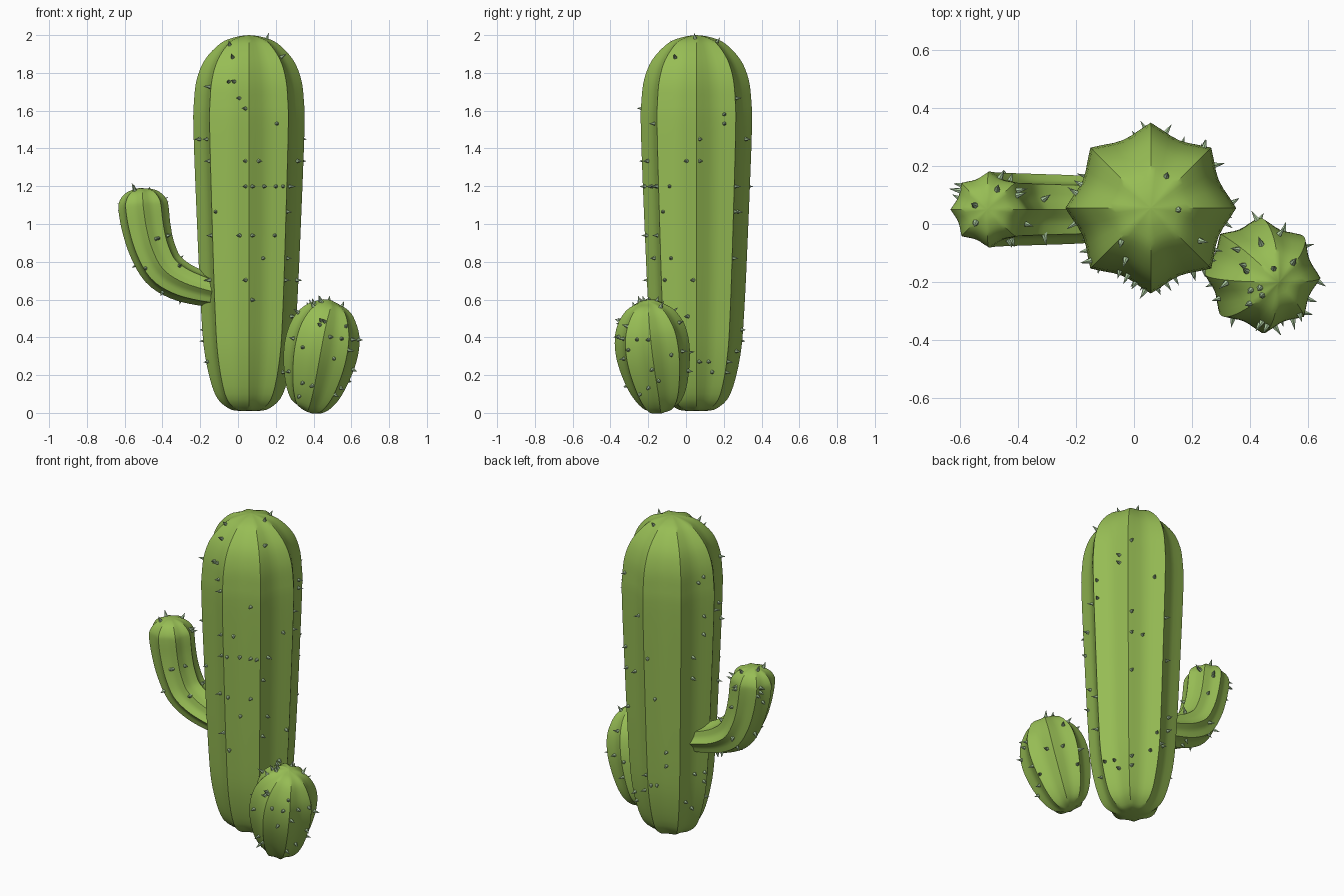
import bpy, bmesh, math, random
from mathutils import Vector

if "Cube" in bpy.data.objects:
    bpy.data.objects.remove(bpy.data.objects["Cube"])

random.seed(7)
RIBS, PER_RIB, DEPTH = 8, 6, 0.14


def material(name, color):
    m = bpy.data.materials.new(name)
    m.diffuse_color = color
    m.use_nodes = True
    m.node_tree.nodes["Principled BSDF"].inputs["Base Color"].default_value = m.diffuse_color
    return m


GREEN = material("cactus_green", (0.31, 0.51, 0.09, 1))
PALE = material("spine_pale_green", (0.42, 0.60, 0.35, 1))


def finish(bm, name, mat):
    me = bpy.data.meshes.new(name)
    bm.to_mesh(me)
    ob = bpy.data.objects.new(name, me)
    bpy.context.collection.objects.link(ob)
    me.materials.append(mat)
    return ob


def smooth_keys(keys, steps=4):
    """Catmull-Rom through rows of numbers."""
    k = [keys[0]] + keys + [keys[-1]]
    out = []
    for a, b, c, d in zip(k, k[1:], k[2:], k[3:]):
        for i in range(steps):
            t = i / steps
            out.append([0.5 * (2 * q + (r - p) * t + (2 * p - 5 * q + 4 * r - s) * t * t
                               + (3 * q - p - 3 * r + s) * t ** 3)
                        for p, q, r, s in zip(a, b, c, d)])
    return out + [list(keys[-1])]


def ribbed(name, keys, spines, keep):
    """Sweep a sharp-ribbed section along keys (x, y, z, radius in y, radius across)."""
    rows = smooth_keys(keys)
    pts = [Vector(r[:3]) for r in rows]
    n = RIBS * PER_RIB
    bm = bmesh.new()
    rings = []
    for i, r in enumerate(rows):
        t = (pts[min(i + 1, len(pts) - 1)] - pts[max(i - 1, 0)]).normalized()
        u = (Vector((0, 1, 0)) - t * t.y).normalized()
        v = u.cross(t)
        ring = []
        for j in range(n):
            a = 2 * math.pi * j / n
            f = 1 - DEPTH * abs(math.sin(a * RIBS / 2))
            ring.append(bm.verts.new(pts[i] + v * (r[4] * f * math.cos(a)) + u * (r[3] * f * math.sin(a))))
        rings.append(ring)
    for a, b in zip(rings, rings[1:]):
        for j in range(n):
            k = (j + 1) % n
            bm.faces.new((a[j], a[k], b[k], b[j]))
    bm.faces.new(rings[0][::-1])
    bm.faces.new(rings[-1])
    bmesh.ops.recalc_face_normals(bm, faces=bm.faces)
    bm.normal_update()
    # spines scattered in proportion to surface area
    faces = [f for f in bm.faces if len(f.verts) == 4 and keep(f.calc_center_median())]
    chosen = random.choices(faces, weights=[f.calc_area() for f in faces], k=spines)
    add_spines(name + "_spines", [(f.calc_center_median(), f.normal.copy()) for f in chosen])
    ob = finish(bm, name, GREEN)
    bm.free()
    bpy.ops.object.select_all(action='DESELECT')
    bpy.context.view_layer.objects.active = ob
    ob.select_set(True)
    bpy.ops.object.shade_smooth_by_angle(angle=math.radians(35))


def add_spines(name, spots):
    bm = bmesh.new()
    for p, nrm in spots:
        length = random.uniform(0.035, 0.048)
        m = nrm.to_track_quat('Z', 'Y').to_matrix().to_4x4()
        m.translation = p + nrm * (length / 2 - 0.008)
        bmesh.ops.create_cone(bm, cap_ends=True, segments=6, radius1=0.013, radius2=0.0005,
                              depth=length, matrix=m)
    finish(bm, name, PALE)
    bm.free()


# main trunk
profile = [(0.01, .05), (0.025, .11), (0.10, .18), (0.30, .232), (0.55, .254), (1.0, .275), (1.5, .294),
           (1.65, .291), (1.767, .276), (1.87, .233), (1.957, .15), (1.99, .07), (2.0, .002)]
ribbed("trunk", [(.058, .055, z, r, r) for z, r in profile], 75, lambda c: c.z > .1)

# bent side arm, flatter where it joins the trunk
arm = [(-.08, .63, .11, .075), (-.2, .66, .118, .092), (-.31, .70, .122, .105), (-.40, .765, .125, .115),
       (-.455, .87, .127, .122), (-.485, .98, .129, .129), (-.50, 1.08, .131, .133), (-.504, 1.125, .124, .125),
       (-.506, 1.165, .092, .092), (-.507, 1.185, .045, .045), (-.507, 1.19, .002, .002)]
ribbed("side_arm", [(x, .05, z, ry, rx) for x, z, ry, rx in arm], 24, lambda c: c.x < -.26)

# small leaning bud at the foot
bud = [(.37, -.13, .012, .04), (.38, -.135, .04, .10), (.40, -.145, .12, .15), (.425, -.165, .25, .187),
       (.445, -.18, .36, .197), (.465, -.19, .46, .18), (.485, -.197, .54, .13), (.495, -.2, .58, .065),
       (.50, -.202, .592, .002)]
ribbed("foot_bud", [b + (b[3],) for b in bud], 36, lambda c: c.z > .08 and (c.x > .32 or c.y < -.2))
